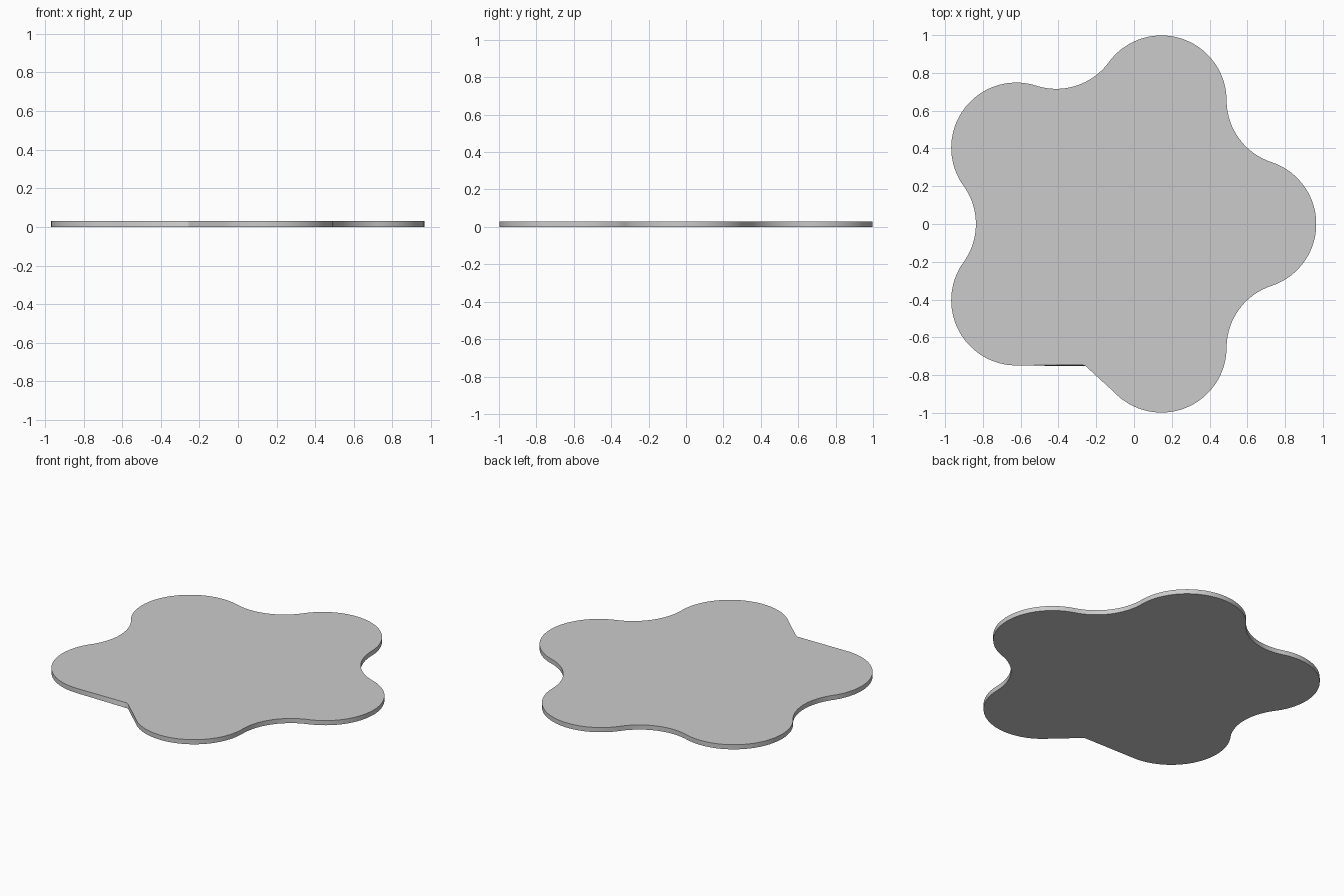
import bpy, bmesh, math
from mathutils import Vector

if "Cube" in bpy.data.objects:
    bpy.data.objects.remove(bpy.data.objects["Cube"])

CX, R_LOBE, R_NOTCH = -0.067, 0.687, 1.115   # pentagon centre, lobe and notch distances
THICK = 0.03

def polar(r, deg, c=Vector((0, 0))):
    a = math.radians(deg)
    return c + Vector((r * math.cos(a), r * math.sin(a)))

def outline():
    """Five convex lobes joined by tangent concave arcs of equal radius."""
    centre = Vector((CX, 0))
    rel = polar(R_NOTCH, 36) - Vector((R_LOBE, 0))
    rad = rel.length / 2
    half = math.degrees(math.atan2(rel.y, rel.x))
    pts = []
    for i in range(5):
        phi = 72 * i
        lobe = polar(R_LOBE, phi, centre)
        notch = polar(R_NOTCH, phi + 36, centre)
        for k in range(40):
            pts.append(polar(rad, phi - half + 2 * half * k / 40, lobe))
        w = half - 36
        for k in range(24):
            pts.append(polar(rad, phi + 216 + w - 2 * w * k / 24, notch))
    return pts

def straighten(pts, a, b):
    """Flatten the outline between the points nearest a and b to a chord."""
    near = lambda q: min(range(len(pts)), key=lambda i: (pts[i] - Vector(q)).length)
    i, j = near(a), near(b)
    p, q = pts[i].copy(), pts[j].copy()
    for k in range(i + 1, j):
        pts[k] = p.lerp(q, (k - i) / (j - i))


# Upper and lower outlines, with the uneven straight cuts of one notch
# Notch arc is followed from outline points before any flattening
upper, lower = outline(), outline()
straighten(upper, (-0.62, -0.749), (-0.265, -0.747))
straighten(upper, (-0.255, -0.752), (-0.10, -0.897))
straighten(lower, (-0.62, -0.749), (-0.25, -0.755))
straighten(lower, (-0.25, -0.755), (-0.10, -0.897))
straighten(lower, (0.62, -0.375), (0.75, -0.32))

# Flat slab
bm = bmesh.new()
lo = [bm.verts.new((p.x, p.y, 0)) for p in lower]
hi = [bm.verts.new((p.x, p.y, THICK)) for p in upper]
n = len(lo)
bm.faces.new(hi)
bm.faces.new(lo[::-1])
for i in range(n):
    j = (i + 1) % n
    bm.faces.new((lo[i], lo[j], hi[j], hi[i]))
mesh = bpy.data.meshes.new("lobed_slab")
bm.to_mesh(mesh)
bm.free()
slab = bpy.data.objects.new("lobed_slab", mesh)
bpy.context.collection.objects.link(slab)
bpy.context.view_layer.objects.active = slab
slab.select_set(True)
bpy.ops.object.shade_smooth_by_angle(angle=math.radians(30))
